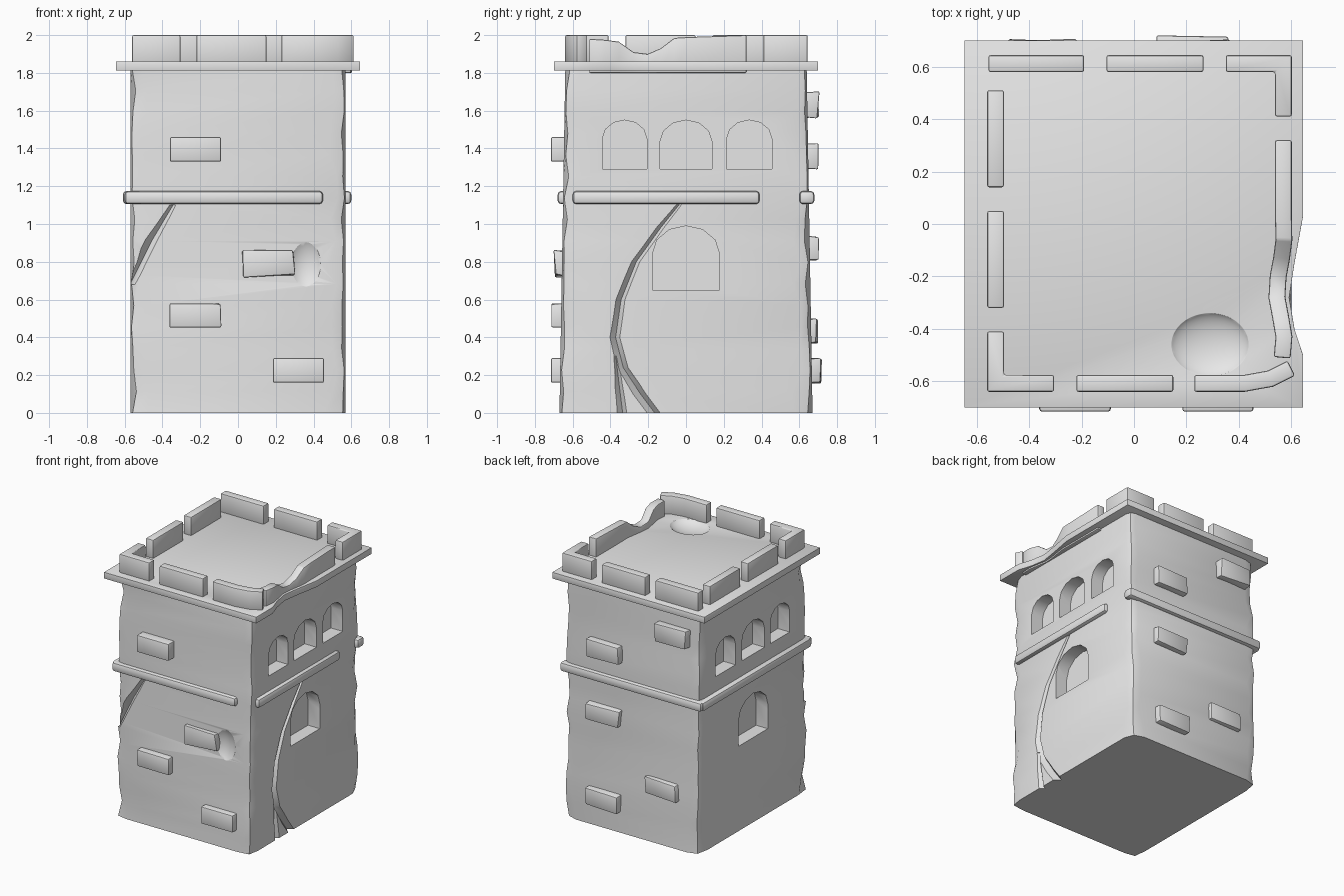
import bpy, bmesh, math, random
from mathutils import Vector, Matrix

random.seed(7)
if "Cube" in bpy.data.objects:
    bpy.data.objects.remove(bpy.data.objects["Cube"])

stone = bpy.data.materials.new("grey_stone")
stone.use_nodes = True
GREY = (0.8, 0.8, 0.8, 1)
stone.diffuse_color = GREY
stone.node_tree.nodes["Principled BSDF"].inputs["Base Color"].default_value = GREY

HX, TOP = 0.57, 1.82


def wall_y(z):
    """Half depth of the tower, slightly battered."""
    return 0.67 - 0.017 * z


def activate(obj):
    bpy.ops.object.select_all(action="DESELECT")
    obj.select_set(True)
    bpy.context.view_layer.objects.active = obj


def finish(bm, name, bevel=0.0, cutters=()):
    bmesh.ops.recalc_face_normals(bm, faces=bm.faces)
    mesh = bpy.data.meshes.new(name)
    bm.to_mesh(mesh)
    bm.free()
    obj = bpy.data.objects.new(name, mesh)
    bpy.context.collection.objects.link(obj)
    mesh.materials.append(stone)
    activate(obj)
    for cutter in cutters:
        mod = obj.modifiers.new("cut", "BOOLEAN")
        mod.object, mod.solver = cutter, "EXACT"
        bpy.ops.object.modifier_apply(modifier=mod.name)
    if bevel:
        mod = obj.modifiers.new("bevel", "BEVEL")
        mod.width, mod.segments = bevel, 2
        bpy.ops.object.modifier_apply(modifier=mod.name)
    bpy.ops.object.shade_smooth_by_angle(angle=math.radians(35))
    return obj


def loft(rings):
    """Closed solid through a list of equal rings of points."""
    bm = bmesh.new()
    rows = [[bm.verts.new(p) for p in ring] for ring in rings]
    n = len(rows[0])
    for a, b in zip(rows, rows[1:]):
        for i in range(n):
            j = (i + 1) % n
            bm.faces.new((a[i], a[j], b[j], b[i]))
    bm.faces.new(rows[0][::-1])
    bm.faces.new(rows[-1])
    return bm


def box(name, x, y, z, bevel=0.01, wear=0.0):
    bm = loft([[(x[0], y[0], h), (x[1], y[0], h), (x[1], y[1], h), (x[0], y[1], h)] for h in z])
    for v in bm.verts:
        v.co += Vector([random.uniform(-wear, wear) for _ in range(3)])
    return finish(bm, name, bevel)


def parapet(name, path, heights=None, half=0.032, base=1.85):
    """Mitred wall piece following a plan path."""
    pts = [Vector(p) for p in path]
    heights = heights or [2.0] * len(pts)
    rings = []
    for i, p in enumerate(pts):
        d0 = (p - pts[i - 1]).normalized() if i else (pts[1] - p).normalized()
        d1 = (pts[i + 1] - p).normalized() if i < len(pts) - 1 else d0
        n0, n1 = Vector((-d0.y, d0.x)), Vector((-d1.y, d1.x))
        side = (n0 + n1) * half / (1 + n0.dot(n1))
        a, b, h = p + side, p - side, heights[i]
        rings.append([(*a, base), (*b, base), (*b, h), (*a, h)])
    return finish(loft(rings), name, 0.008)


# ---- cutters -------------------------------------------------------------
def as_cutter(bm, name):
    obj = finish(bm, name)
    obj.hide_render = True
    return obj


def arch(side, y, width, z0, z1):
    """Arched window recess on a side wall."""
    spring, r = z1 - 0.42 * width, width / 2
    outline = [(y - r, z0), (y + r, z0)]
    for k in range(7):
        t = math.pi * k / 6
        outline.append((y + r * math.cos(t), spring + (z1 - spring) * math.sin(t)))
    return as_cutter(loft([[(side * x, u, z) for u, z in outline] for x in (0.47, 0.7)]), "arch_cutter")


def gouge(path, place):
    """V-shaped crack; path holds (along wall, height, half width, depth)."""
    rings = []
    for u, z, w, d in path:
        rings.append([place(u - w * 2, z, 0.03), place(u + w * 0.3, z, -d), place(u + w * 2, z, 0.03)])
    return as_cutter(loft(rings), "crack_cutter")


def dent(centre, radii):
    bm = bmesh.new()
    bmesh.ops.create_icosphere(bm, subdivisions=4, radius=1,
                               matrix=Matrix.Translation(centre) @ Matrix.Diagonal((*radii, 1)))
    return as_cutter(bm, "dent_cutter")


cutters = []
for side in (1, -1):
    for y, width in ((-0.325, 0.235), (0, 0.275), (0.335, 0.24)):
        cutters.append(arch(side, y, width, 1.29, 1.55))
    cutters.append(arch(side, 0, 0.355, 0.65, 0.99))

right_wall = lambda u, z, out: (HX + out, u, z)
front_wall = lambda u, z, out: (u, -wall_y(z) - out, z)
cutters.append(gouge([(-0.01, 1.14, 0.015, 0.02), (-0.14, 0.98, 0.02, 0.03), (-0.27, 0.8, 0.022, 0.03),
                      (-0.35, 0.6, 0.022, 0.035), (-0.38, 0.4, 0.024, 0.035), (-0.34, 0.24, 0.026, 0.04),
                      (-0.25, 0.1, 0.03, 0.04), (-0.16, -0.02, 0.03, 0.04)], right_wall))
cutters.append(gouge([(-0.375, 0.3, 0.012, 0.02), (-0.36, 0.15, 0.02, 0.03),
                      (-0.34, -0.02, 0.024, 0.035)], right_wall))
cutters.append(gouge([(-0.35, 1.1, 0.02, 0.02), (-0.46, 0.92, 0.03, 0.035),
                      (-0.58, 0.68, 0.03, 0.04)], front_wall))
cutters.append(dent((0.36, -0.74, 0.79), (0.12, 0.11, 0.18)))

# ---- weathered tower body -------------------------------------------------
rings = []
LEVELS = 16
for k in range(LEVELS + 1):
    z = TOP * k / LEVELS
    hy = wall_y(z)
    foot = max(0, 1 - z / 0.25) * 0.05
    ring = []
    for i, (sx, sy) in enumerate(((1, 1), (-1, 1), (-1, -1), (1, -1))):
        a, b = [random.uniform(0.04, 0.09) + foot for _ in "ab"]
        bulge = random.uniform(0.12, 0.34)
        corner = [(HX, hy - b), (HX - a * bulge, hy - b * bulge), (HX - a, hy)]
        if i % 2:
            corner.reverse()
        ring += [(sx * x, sy * y, z) for x, y in corner]
    rings.append(ring)
finish(loft(rings), "tower_body", 0, cutters)

# ---- cornice and roof slab with a broken edge -------------------------------
outline = [(-0.647, -0.7), (0.645, -0.7), (0.645, -0.5), (0.612, -0.4), (0.592, -0.28),
           (0.612, -0.15), (0.645, 0.03), (0.645, 0.7), (-0.647, 0.7)]
roof_dent = dent((0.29, -0.46, 1.885), (0.16, 0.13, 0.065))
finish(loft([[(x, y, z) for x, y in outline] for z in (1.812, 1.86)]), "roof_cornice", 0.006, [roof_dent])
for cutter in cutters + [roof_dent]:
    bpy.data.objects.remove(cutter)

# ---- battlements -----------------------------------------------------------
L, R, F, B = -0.528, 0.57, -0.608, 0.612
parapet("merlon_front_left_corner", [(-0.305, F), (L, F), (L, -0.41)])
parapet("merlon_front_middle", [(-0.22, F), (0.15, F)])
parapet("merlon_front_right", [(0.23, F), (0.42, F), (0.52, -0.59), (0.6, -0.55)])
parapet("merlon_left_front", [(L, -0.32), (L, 0.05)])
parapet("merlon_left_back", [(L, 0.14), (L, 0.51)])
parapet("merlon_back_left", [(-0.555, B), (-0.19, B)])
parapet("merlon_back_middle", [(-0.105, B), (0.265, B)])
parapet("merlon_back_right_corner", [(0.35, B), (R, B), (R, 0.41)])
parapet("merlon_right_broken",
        [(R, 0.32), (R, 0.02), (0.572, -0.06), (0.563, -0.13), (0.55, -0.2),
         (0.545, -0.28), (0.56, -0.36), (0.572, -0.43), (0.565, -0.51)],
        [2.0, 1.99, 1.985, 1.93, 1.9, 1.91, 1.965, 1.975, 1.98], base=1.8)

# ---- string course around the middle ------------------------------------------
BAND = (1.105, 1.175)
box("ledge_front", (-0.6, 0.45), (-0.68, -0.6), BAND, 0.02)
box("ledge_back", (-0.6, 0.6), (0.6, 0.68), BAND, 0.02)
box("ledge_right", (0.52, 0.6), (-0.6, 0.39), BAND, 0.02)
box("ledge_left", (-0.61, -0.52), (-0.66, 0.66), BAND, 0.02)

# ---- projecting bricks: (x, z, reach beyond the axis, wear) ----------------------
front = [(-0.225, 1.395, 0.715, 0), (0.16, 0.79, 0.695, 0.01), (-0.225, 0.515, 0.71, 0.004), (0.32, 0.225, 0.715, 0)]
back = [(-0.35, 1.63, 0.7, 0.008), (0.225, 1.36, 0.7, 0.006), (0.225, 0.87, 0.7, 0.01),
        (-0.27, 0.43, 0.7, 0.012), (0.225, 0.225, 0.715, 0.006)]
for label, sign, bricks in (("front", -1, front), ("back", 1, back)):
    for n, (x, z, reach, wear) in enumerate(bricks, 1):
        ys = sorted((sign * 0.6, sign * reach))
        box(f"{label}_brick_{n}", (x - 0.135, x + 0.135), ys, (z - 0.065, z + 0.065), 0.008, wear)
